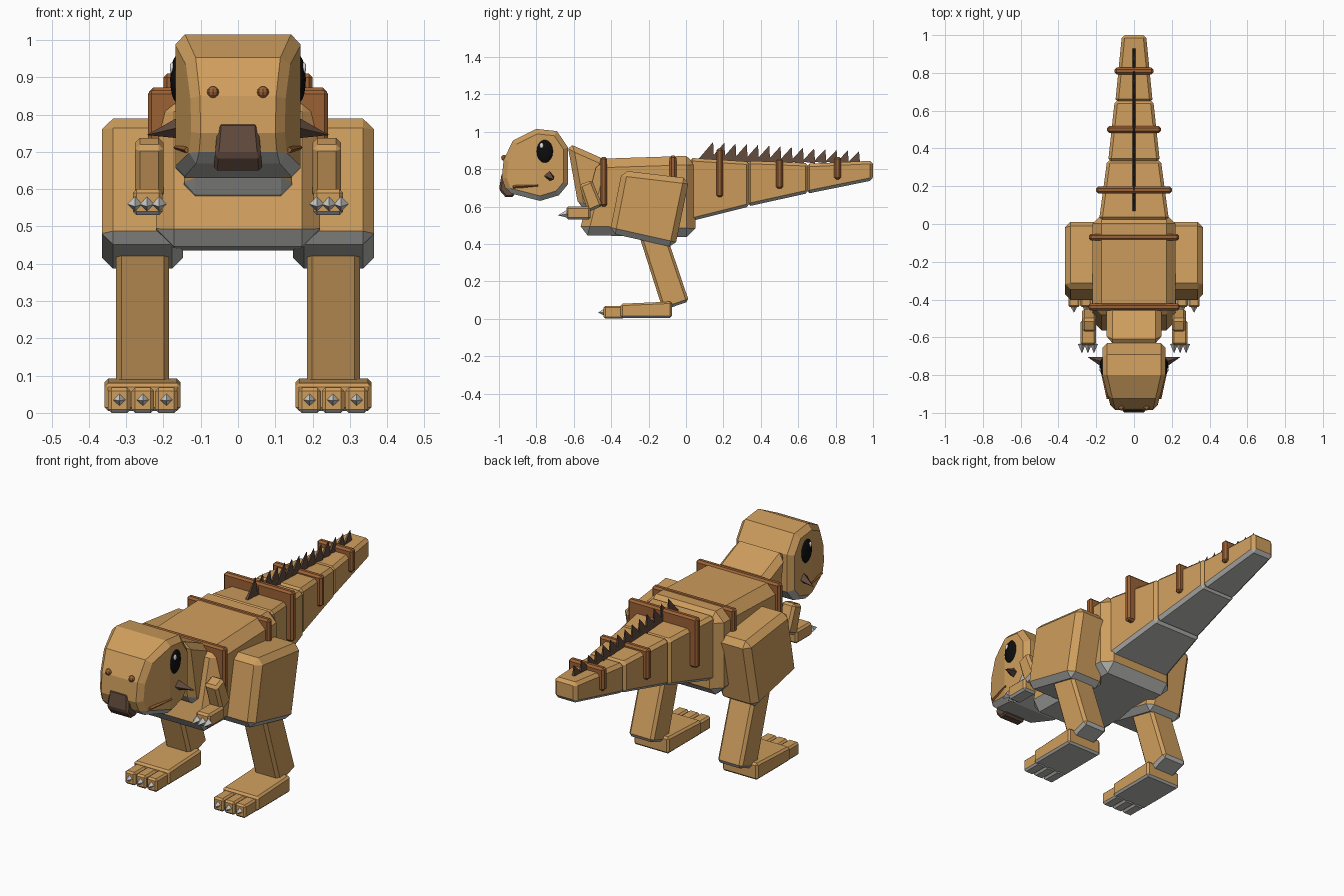
import bpy, bmesh, math
from mathutils import Vector

cube = bpy.data.objects.get("Cube")
if cube:
    bpy.data.objects.remove(cube, do_unlink=True)


def material(name, r, g, b):
    m = bpy.data.materials.new(name)
    m.use_nodes = True
    m.diffuse_color = (r, g, b, 1)
    bsdf = next(n for n in m.node_tree.nodes if n.type == 'BSDF_PRINCIPLED')
    bsdf.inputs["Base Color"].default_value = (r, g, b, 1)
    bsdf.inputs["Roughness"].default_value = 0.8
    return m


TAN = material("tan_hide", 0.62, 0.34, 0.11)
BELLY = material("grey_belly", 0.48, 0.48, 0.46)
BAND = material("brown_band", 0.33, 0.12, 0.035)
DARK = material("dark_brown", 0.12, 0.068, 0.046)
BLACK = material("eye_black", 0.004, 0.004, 0.004)
WHITE = material("eye_shine", 0.9, 0.9, 0.9)
CLAW = material("claw_grey", 0.62, 0.62, 0.61)


def finish(name, bm, mat):
    """Turn a bmesh into an object; hide parts get a grey underside."""
    bmesh.ops.recalc_face_normals(bm, faces=bm.faces)
    mesh = bpy.data.meshes.new(name)
    mesh.materials.append(mat)
    if mat is TAN:
        mesh.materials.append(BELLY)
        for f in bm.faces:
            f.normal_update()
            f.material_index = int(f.normal.z < -0.4)
    bm.to_mesh(mesh)
    bm.free()
    ob = bpy.data.objects.new(name, mesh)
    bpy.context.scene.collection.objects.link(ob)
    return ob


def prism(name, pts, w=0.1, cx=0, bevel=0.0, mat=TAN, taper=None):
    """Side profile of (y, z[, half width]) points, extruded along x and chamfered."""
    bm = bmesh.new()
    sides = []
    for s in (-1, 1):
        sides.append([bm.verts.new((cx + s * (p[2] if len(p) > 2 else w), p[0], p[1])) for p in pts])
        bm.faces.new(sides[-1])
    n = len(pts)
    for i in range(n):
        j = (i + 1) % n
        bm.faces.new((sides[0][i], sides[0][j], sides[1][j], sides[1][i]))
    bmesh.ops.recalc_face_normals(bm, faces=bm.faces)
    if bevel:
        sharp = [e for e in bm.edges if e.calc_face_angle(0) > math.radians(50)]
        bmesh.ops.bevel(bm, geom=sharp, offset=bevel, segments=1, affect='EDGES', profile=0.5)
    if taper:
        # narrow everything in front of a cut line
        cut, rate = taper
        bmesh.ops.bisect_plane(bm, geom=bm.verts[:] + bm.edges[:] + bm.faces[:],
                               plane_co=(0, cut, 0), plane_no=(0, 1, 0))
        for v in bm.verts:
            if v.co.y < cut:
                v.co.x *= 1 - rate * (cut - v.co.y)
    return finish(name, bm, mat)


def box(name, y0, y1, z0, z1, **kw):
    return prism(name, [(y0, z0), (y1, z0), (y1, z1), (y0, z1)], **kw)


def cone(name, a, b, r1, r2, mat, sides=4):
    """Tapered rod from point a to point b."""
    a, b = Vector(a), Vector(b)
    bm = bmesh.new()
    bmesh.ops.create_cone(bm, cap_ends=True, segments=sides, radius1=r1, radius2=r2, depth=(b - a).length)
    rot = (b - a).to_track_quat('Z', 'Y')
    for v in bm.verts:
        v.co = rot @ v.co + (a + b) / 2
    return finish(name, bm, mat)


def ball(name, center, radii, mat, u=16, v=10, smooth=True):
    bm = bmesh.new()
    bmesh.ops.create_uvsphere(bm, u_segments=u, v_segments=v, radius=1)
    for p in bm.verts:
        p.co = Vector([c + r * k for c, r, k in zip(center, radii, p.co)])
    for f in bm.faces:
        f.smooth = smooth
    return finish(name, bm, mat)


# Head, neck and body
prism("head", [(-.985, .75), (-.975, .85), (-.925, .953), (-.80, 1.015), (-.69, 1.003), (-.63, .915),
               (-.63, .72), (-.68, .66), (-.78, .63), (-.957, .675)],
      w=.168, bevel=.026, taper=(-.80, 1.6))
prism("neck", [(-.635, .94), (-.43, .85), (-.48, .55), (-.575, .6)], w=.145, bevel=.03)
prism("body", [(-.47, .855), (.05, .872), (.05, .435), (-.575, .447)], w=.22, bevel=.048)

# Beak and nostrils
prism("beak", [(-.985, .78, .054), (-.92, .78, .054), (-.92, .65, .066),
               (-.965, .65, .066), (-1.0, .69, .062)], bevel=.01, mat=DARK)

# Tail segments
tail = [(.02, .34, .86, .84, .52, .60, .185, .142),
        (.33, .655, .845, .832, .60, .672, .137, .102),
        (.645, 1.0, .828, .845, .668, .74, .099, .064)]
for i, (y0, y1, t0, t1, b0, b1, w0, w1) in enumerate(tail):
    prism(f"tail_segment_{i + 1}", [(y0, b0, w0), (y1, b1, w1), (y1, t1, w1), (y0, t0, w0)], bevel=.016)

# Bands around the body and tail: y, half width, bottom, top
for i, (y, w, z0, z1) in enumerate([(-.44, .242, .60, .865), (-.07, .238, .60, .872), (.18, .2, .65, .91),
                                    (.50, .142, .695, .855), (.81, .102, .745, .865)]):
    box(f"band_{i + 1}", y - .018, y + .018, z0, z1, w=w, bevel=.01, mat=BAND)

# Row of back spines shrinking toward the tail tip
COUNT = 14
for i in range(COUNT):
    t = i / (COUNT - 1)
    tip = .145 + .78 * t
    prism(f"spine_{i + 1}", [(tip - .09 + .035 * t, .84, .008), (tip + .006, .83, .008),
                             (tip, .945 - .05 * t, .001)], mat=DARK)

# Paired parts
for side, s in (("left", 1), ("right", -1)):
    # Face
    ball(f"{side}_eye", (s * .16, -.755, .895), (.022, .047, .066), BLACK)
    ball(f"{side}_eye_shine", (s * .177, -.772, .925), (.006, .011, .015), WHITE, 8, 6)
    ball(f"{side}_nostril", (s * .067, -.972, .86), (.016, .016, .016), BAND, 8, 6, False)
    cone(f"{side}_cheek_spike", (s * .15, -.735, .765), (s * .245, -.705, .745), .031, 0, DARK)
    cone(f"{side}_mouth_line", (s * .137, -.925, .705), (s * .166, -.79, .712), .008, .008, BAND)

    # Arm
    prism(f"{side}_upper_arm", [(-.572, .715), (-.503, .742), (-.446, .604), (-.524, .57)],
          w=.038, cx=s * .238, bevel=.013)
    box(f"{side}_forearm", -.64, -.51, .53, .60, w=.04, cx=s * .242, bevel=.01)
    for i in range(3):
        x = s * (.212 + .032 * i)
        cone(f"{side}_finger_claw_{i + 1}", (x, -.635, .56), (x, -.685, .553), .021, 0, CLAW)

    # Leg
    prism(f"{side}_thigh", [(-.342, .793), (.018, .75), (-.059, .38), (-.408, .458)],
          w=.109, cx=s * .256, bevel=.03)
    prism(f"{side}_shin", [(-.123, .045), (.016, .093), (-.115, .48), (-.262, .48)],
          w=.071, cx=s * .256, bevel=.014)
    prism(f"{side}_foot", [(-.35, .005), (-.075, .005), (-.075, .092), (-.35, .08)],
          w=.102, cx=s * .256, bevel=.01)
    for i in range(3):
        x = s * (.192 + .063 * i)
        box(f"{side}_toe_{i + 1}", -.44, -.33, 0, .068, w=.03, cx=x, bevel=.009)
        cone(f"{side}_toe_claw_{i + 1}", (x, -.435, .035), (x, -.47, .033), .019, 0, CLAW)
